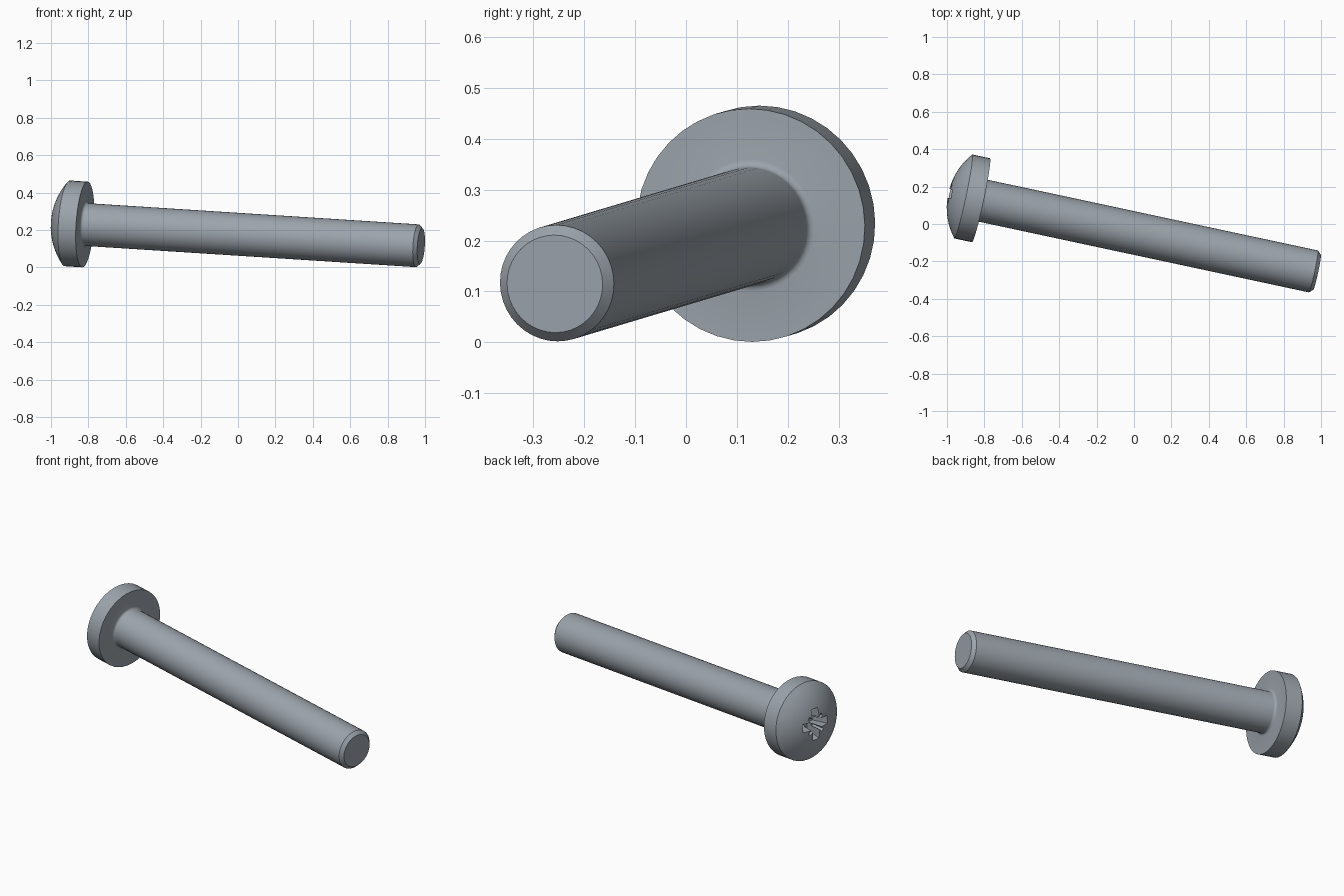
import bpy, bmesh, math
from mathutils import Vector, Matrix

if "Cube" in bpy.data.objects:
    bpy.data.objects.remove(bpy.data.objects["Cube"], do_unlink=True)

# Sizes along the local x axis, which runs from under the head to the tip
SHANK_R, TIP_R, LENGTH, CHAMFER, FILLET = 0.1145, 0.096, 1.841, 0.02, 0.015
HEAD_R, RIM, DOME = 0.2295, 0.097, 0.082
SEGMENTS = 40

# Placement of the leaning screw
axis = Vector((0.976, -0.209, -0.0625)).normalized()
side = Vector((0, 0, 1)).cross(axis).normalized()
up = axis.cross(side)
place = Matrix((axis, side, up)).transposed().to_4x4()
place.translation = (-0.818, 0.127, 0.23)

steel = bpy.data.materials.new("steel_grey")
steel.use_nodes = True
colour = (0.33, 0.37, 0.41, 1)
steel.diffuse_color = colour
steel.node_tree.nodes["Principled BSDF"].inputs["Base Color"].default_value = colour


def make_object(name, bm):
    bmesh.ops.recalc_face_normals(bm, faces=bm.faces)
    mesh = bpy.data.meshes.new(name)
    bm.to_mesh(mesh)
    bm.free()
    mesh.materials.append(steel)
    obj = bpy.data.objects.new(name, mesh)
    bpy.context.collection.objects.link(obj)
    obj.matrix_world = place
    return obj


def lathe(name, profile):
    bm = bmesh.new()
    verts = [bm.verts.new((x, 0, r)) for x, r in profile]
    edges = [bm.edges.new(pair) for pair in zip(verts, verts[1:])]
    bmesh.ops.spin(bm, geom=verts + edges, axis=(1, 0, 0), cent=(0, 0, 0),
                   angle=math.tau, steps=SEGMENTS, use_merge=True)
    bmesh.ops.remove_doubles(bm, verts=bm.verts, dist=0.0001)
    return make_object(name, bm)


def tapered_bar(name, angle, top, bottom, depth):
    """Bar whose half length and half width shrink towards its bottom."""
    bm = bmesh.new()
    start = -RIM - DOME - 0.01
    bmesh.ops.create_cube(bm, size=2)
    for v in bm.verts:
        length, width = top if v.co.x < 0 else bottom
        v.co = (start if v.co.x < 0 else start + depth, v.co.y * width, v.co.z * length)
    bm.transform(Matrix.Rotation(angle, 4, 'X'))
    obj = make_object(name, bm)
    obj.hide_render = True
    return obj


# Domed head, filleted neck, shank and chamfered tip as one turned profile
sphere_r = (HEAD_R ** 2 + DOME ** 2) / (2 * DOME)
rim_angle = math.asin(HEAD_R / sphere_r)
centre = sphere_r - RIM - DOME
profile = []
for i in range(11):
    a = rim_angle * i / 10
    profile.append((centre - sphere_r * math.cos(a), sphere_r * math.sin(a)))
profile.append((0, HEAD_R))
for i in range(5):
    a = math.pi / 2 * i / 4
    profile.append((FILLET * (1 - math.cos(a)), SHANK_R + FILLET * (1 - math.sin(a))))
profile += [(LENGTH - CHAMFER, SHANK_R), (LENGTH, TIP_R), (LENGTH, 0)]
screw = lathe("machine_screw", profile)

# Cross recess with thin diagonal notches
cutters = []
for k in range(2):
    turn = math.pi / 2 * k
    cutters.append(tapered_bar("recess_arm", turn, (0.1, 0.026), (0.06, 0.018), 0.11))
    cutters.append(tapered_bar("recess_notch", turn + math.pi / 4,
                               (0.075, 0.01), (0.045, 0.007), 0.08))
for cutter in cutters:
    cut = screw.modifiers.new("recess", 'BOOLEAN')
    cut.operation = 'DIFFERENCE'
    cut.solver = 'EXACT'
    cut.object = cutter

bpy.context.view_layer.update()
graph = bpy.context.evaluated_depsgraph_get()
finished = bpy.data.meshes.new_from_object(screw.evaluated_get(graph))
screw.modifiers.clear()
screw.data = finished
for cutter in cutters:
    bpy.data.objects.remove(cutter, do_unlink=True)

# Smooth turned surfaces with crisp rims
for obj in bpy.context.selected_objects:
    obj.select_set(False)
screw.select_set(True)
bpy.context.view_layer.objects.active = screw
bpy.ops.object.shade_smooth_by_angle(angle=math.radians(30))
